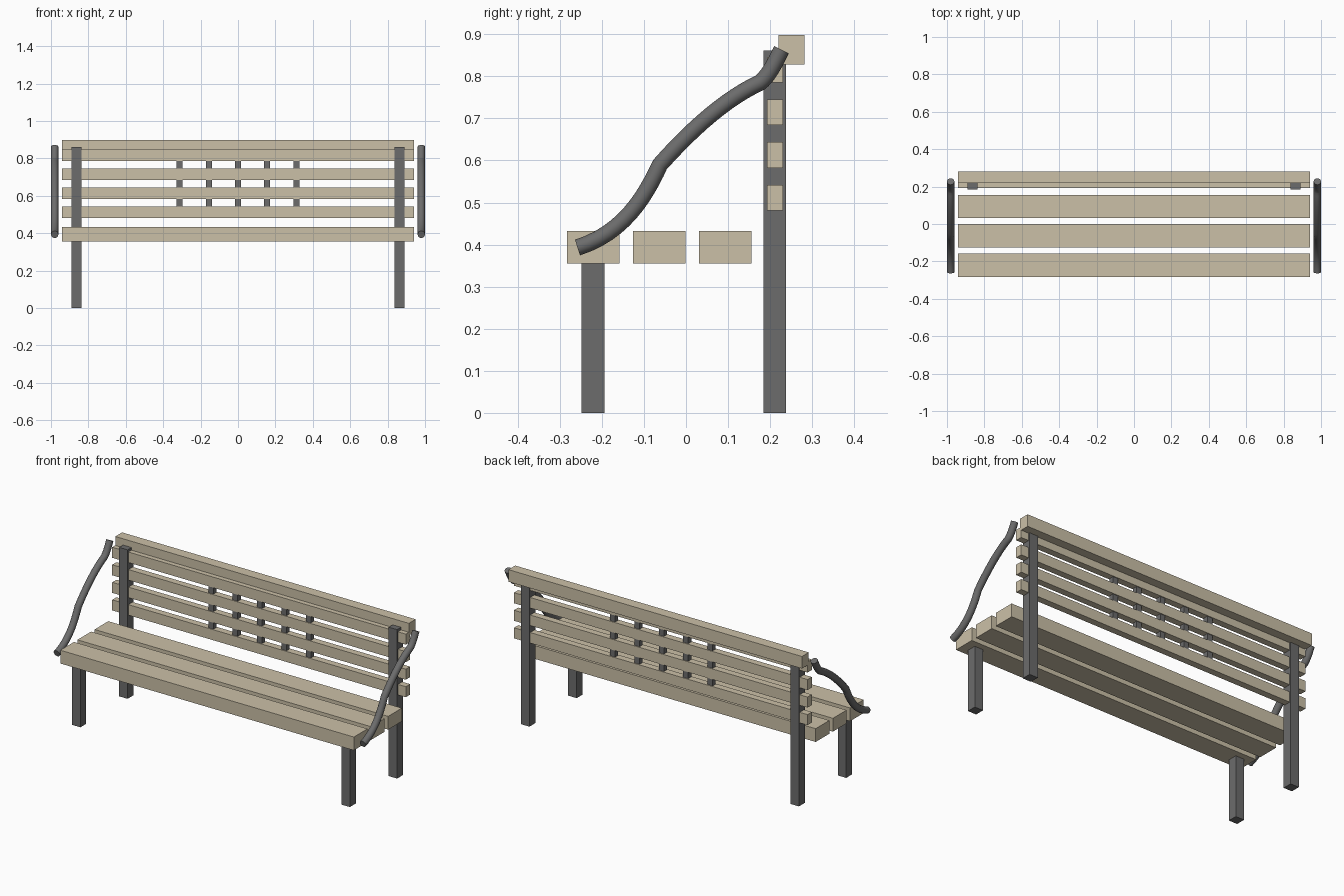
import bpy

if "Cube" in bpy.data.objects:
    bpy.data.objects.remove(bpy.data.objects["Cube"])


def material(name, color):
    m = bpy.data.materials.new(name)
    m.diffuse_color = color
    m.use_nodes = True
    m.node_tree.nodes["Principled BSDF"].inputs["Base Color"].default_value = m.diffuse_color
    return m


wood = material("wood", (0.60, 0.53, 0.39, 1))
metal = material("dark_metal", (0.15, 0.15, 0.15, 1))


def box(name, x, y, z, mat):
    """Box from (min, max) ranges on each axis."""
    lo, hi = zip(x, y, z)
    bpy.ops.mesh.primitive_cube_add(size=1, location=[(a + b) / 2 for a, b in zip(lo, hi)])
    ob = bpy.context.object
    ob.name = name
    ob.scale = [b - a for a, b in zip(lo, hi)]
    bpy.ops.object.transform_apply(location=False, rotation=False, scale=True)
    ob.data.materials.append(mat)
    return ob


SPAN = (-0.94, 0.94)

# Seat planks
for i in range(3):
    y = -0.283 + i * 0.157
    box(f"seat_plank_{i + 1}", SPAN, (y, y + 0.125), (0.355, 0.432), wood)

# Backrest slats and top rail
for i in range(4):
    z = 0.481 + i * 0.1015
    box(f"back_slat_{i + 1}", SPAN, (0.192, 0.231), (z, z + 0.061), wood)
box("top_rail", SPAN, (0.220, 0.282), (0.828, 0.898), wood)

# Small upright bars threaded through the backrest
for i in range(5):
    x = (i - 2) * 0.156
    box(f"back_bar_{i + 1}", (x - 0.016, x + 0.016), (0.197, 0.226), (0.50, 0.82), metal)

# Arm path: (y, z) of left handle, point, right handle
ARM = [
    ((-0.30, 0.38), (-0.258, 0.393), (-0.148, 0.428)),
    ((-0.097, 0.514), (-0.062, 0.590), (0.020, 0.682)),
    ((0.100, 0.750), (0.176, 0.785), (0.198, 0.803)),
    ((0.213, 0.835), (0.227, 0.863), (0.24, 0.89)),
]


def arm(name, x):
    cu = bpy.data.curves.new(name, "CURVE")
    cu.dimensions = "3D"
    cu.bevel_depth = 0.0195
    cu.bevel_resolution = 6
    cu.use_fill_caps = True
    sp = cu.splines.new("BEZIER")
    sp.resolution_u = 12
    sp.bezier_points.add(len(ARM) - 1)
    for p, (l, c, r) in zip(sp.bezier_points, ARM):
        p.handle_left_type = p.handle_right_type = "FREE"
        p.co, p.handle_left, p.handle_right = (x, *c), (x, *l), (x, *r)
    ob = bpy.data.objects.new(name, cu)
    bpy.context.collection.objects.link(ob)
    cu.materials.append(metal)
    bpy.ops.object.select_all(action="DESELECT")
    ob.select_set(True)
    bpy.context.view_layer.objects.active = ob
    bpy.ops.object.convert(target="MESH")
    bpy.ops.object.shade_smooth_by_angle()


# Legs, back posts and curved arms on both sides
for side, s in (("left", -1), ("right", 1)):
    x = sorted((s * 0.836, s * 0.89))
    box(f"front_leg_{side}", x, (-0.248, -0.194), (0, 0.36), metal)
    box(f"back_post_{side}", x, (0.184, 0.238), (0, 0.862), metal)
    arm(f"arm_{side}", s * 0.98)
